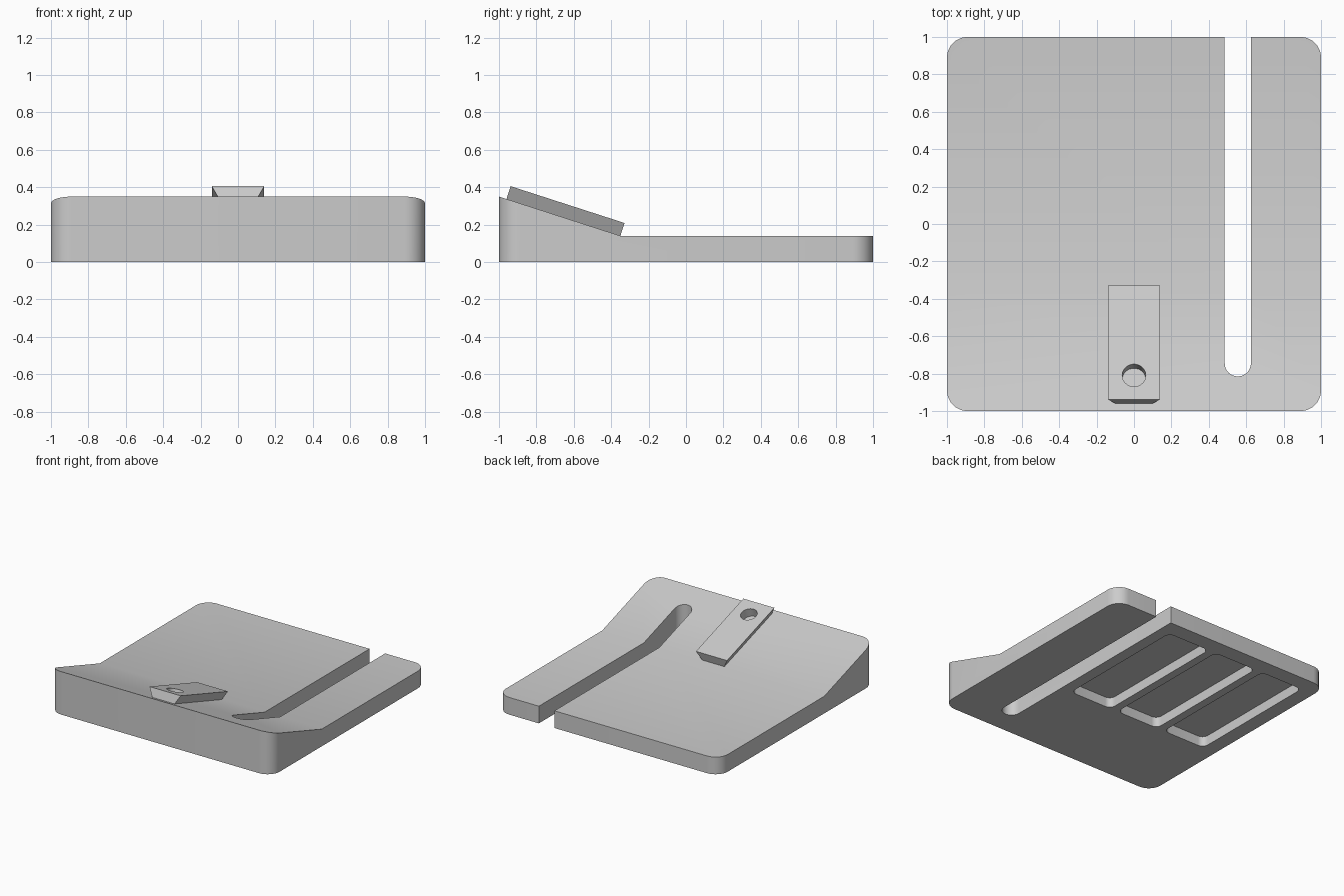
import bpy
import bmesh
from math import atan2, cos, sin, pi, radians
from mathutils import Matrix, Vector

if "Cube" in bpy.data.objects:
    bpy.data.objects.remove(bpy.data.objects["Cube"])

grey = bpy.data.materials.new("light_grey")
grey.use_nodes = True
COLOUR = (0.6, 0.6, 0.6, 1)
grey.diffuse_color = COLOUR
grey.node_tree.nodes["Principled BSDF"].inputs["Base Color"].default_value = COLOUR


def rounded_rect(x0, x1, y0, y1, r, steps=8):
    """Outline of a rectangle with rounded corners."""
    pts = []
    centres = [(x1 - r, y1 - r), (x0 + r, y1 - r), (x0 + r, y0 + r), (x1 - r, y0 + r)]
    for q, (cx, cy) in enumerate(centres):
        for i in range(steps + 1):
            a = (q + i / steps) * pi / 2
            pts.append((cx + r * cos(a), cy + r * sin(a)))
    return pts


def prism(name, outline, z0, z1, matrix=Matrix()):
    """Extrude an outline along local z, then place it."""
    bm = bmesh.new()
    face = bm.faces.new([bm.verts.new((x, y, z0)) for x, y in outline])
    top = bmesh.ops.extrude_face_region(bm, geom=[face])["geom"]
    bmesh.ops.translate(bm, vec=(0, 0, z1 - z0),
                        verts=[v for v in top if isinstance(v, bmesh.types.BMVert)])
    bmesh.ops.remove_doubles(bm, verts=bm.verts, dist=1e-5)
    bmesh.ops.transform(bm, matrix=matrix, verts=bm.verts)
    bmesh.ops.recalc_face_normals(bm, faces=bm.faces)
    mesh = bpy.data.meshes.new(name)
    bm.to_mesh(mesh)
    bm.free()
    mesh.materials.append(grey)
    obj = bpy.data.objects.new(name, mesh)
    bpy.context.collection.objects.link(obj)
    return obj


def activate(obj):
    bpy.ops.object.select_all(action='DESELECT')
    obj.select_set(True)
    bpy.context.view_layer.objects.active = obj


def cut(obj, cutter):
    """Subtract the cutter and discard it."""
    activate(obj)
    mod = obj.modifiers.new("cut", 'BOOLEAN')
    mod.operation = 'DIFFERENCE'
    mod.solver = 'EXACT'
    mod.object = cutter
    bpy.ops.object.modifier_apply(modifier=mod.name)
    bpy.data.objects.remove(cutter)


# Axes that turn an outline (a, b) into (y, z), extruded along x
SIDEWAYS = Matrix(((0, 0, 1, 0), (1, 0, 0, 0), (0, 1, 0, 0), (0, 0, 0, 1)))

# Wedge-shaped base: rounded slab with a ramp at the front
DECK, FRONT, RAMP_END = 0.14, 0.35, -0.35
slope = (FRONT - DECK) / (RAMP_END + 1)
base = prism("base_plate", rounded_rect(-1, 1, -1, 1, 0.11), 0, 0.5)
above = [(-1.2, FRONT + 0.2 * slope), (RAMP_END, DECK), (1.2, DECK), (1.2, 1), (-1.2, 1)]
cut(base, prism("ramp_cutter", above, -1.2, 1.2, SIDEWAYS))

# Round-ended slot, open at the back
cut(base, prism("slot_cutter", rounded_rect(0.485, 0.625, -0.815, 1.3, 0.07), -0.2, 0.8))

# Three shallow pockets in the underside
for i in (-1, 0, 1):
    x = -0.245 + 0.447 * i
    pocket = rounded_rect(x - 0.19, x + 0.19, -0.255, 0.87, 0.05)
    cut(base, prism("pocket_cutter", pocket, -0.1, 0.08))

# Dovetail tab lying on the ramp, with a round hole
THICK, LENGTH = 0.073, 0.64
tilt = Matrix.Rotation(-atan2(slope, 1), 4, 'X')
place = Matrix.Translation(Vector((0, -0.96, FRONT - 0.04 * slope - 0.001))) @ tilt
section = [(-0.1, 0), (0.1, 0), (0.14, THICK), (-0.14, THICK)]
ALONG = Matrix(((1, 0, 0, 0), (0, 0, 1, 0), (0, 1, 0, 0), (0, 0, 0, 1)))
tab = prism("dovetail_tab", section, 0, LENGTH, place @ ALONG)
hole = [(0.063 * cos(a * pi / 16), 0.135 + 0.063 * sin(a * pi / 16)) for a in range(32)]
cut(tab, prism("hole_cutter", hole, -0.1, 0.2, place))

# Smooth rounded walls, keep hard edges
for obj in (base, tab):
    activate(obj)
    bpy.ops.object.shade_smooth_by_angle(angle=radians(30))
